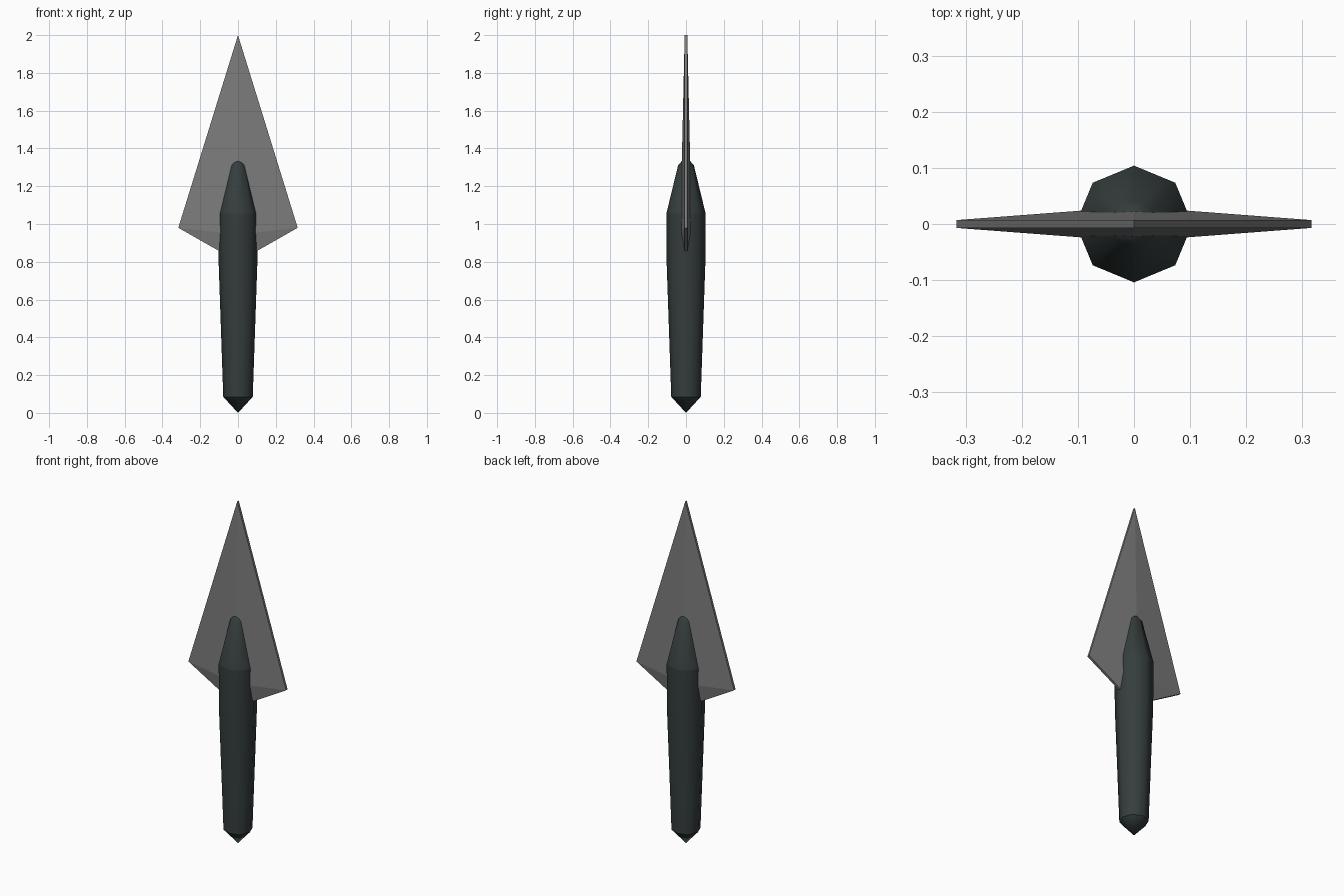
import bpy, bmesh, math

if "Cube" in bpy.data.objects:
    bpy.data.objects.remove(bpy.data.objects["Cube"])


def material(name, rgb):
    m = bpy.data.materials.new(name)
    m.diffuse_color = (*rgb, 1)
    m.use_nodes = True
    m.node_tree.nodes["Principled BSDF"].inputs["Base Color"].default_value = m.diffuse_color
    return m


def finish(bm, name, mat):
    bmesh.ops.recalc_face_normals(bm, faces=bm.faces)
    me = bpy.data.meshes.new(name)
    bm.to_mesh(me)
    bm.free()
    me.materials.append(mat)
    ob = bpy.data.objects.new(name, me)
    bpy.context.collection.objects.link(ob)
    return ob


steel = material("grey steel", (0.20, 0.205, 0.20))
grip = material("dark slate", (0.036, 0.047, 0.047))

# Handle: eight-sided lathe, pointed at both ends
SIDES = 8
profile = [(0.078, 0.085), (0.102, 0.78), (0.104, 1.055), (0.042, 1.31)]
bm = bmesh.new()
rings = [[bm.verts.new((r * math.cos(2 * math.pi * i / SIDES),
                        r * math.sin(2 * math.pi * i / SIDES), z))
          for i in range(SIDES)] for r, z in profile]
bottom = bm.verts.new((0, 0, 0))
top = bm.verts.new((0, 0, 1.36))
for i in range(SIDES):
    j = (i + 1) % SIDES
    for a, b in zip(rings, rings[1:]):
        bm.faces.new((a[i], a[j], b[j], b[i]))
    bm.faces.new((bottom, rings[0][j], rings[0][i]))
    bm.faces.new((top, rings[-1][i], rings[-1][j]))
for f in bm.faces:
    f.smooth = True
for ring in (rings[0], rings[2]):
    for i in range(SIDES):
        bm.edges.get((ring[i], ring[(i + 1) % SIDES])).smooth = False
finish(bm, "handle", grip)

# Blade: thin kite with a raised centre on each side and a blunt rim
outline = [(0, 2.0), (0.316, 0.98), (0, 0.80), (-0.316, 0.98)]
bm = bmesh.new()
rims = []
for s in (-1, 1):
    rim = [bm.verts.new((x, s * 0.007, z)) for x, z in outline]
    centre = bm.verts.new((0, s * 0.031, 0.945))
    for i in range(4):
        bm.faces.new((rim[i], rim[(i + 1) % 4], centre))
    rims.append(rim)
front, back = rims
for i in range(4):
    j = (i + 1) % 4
    bm.faces.new((front[i], front[j], back[j], back[i]))
finish(bm, "blade", steel)
